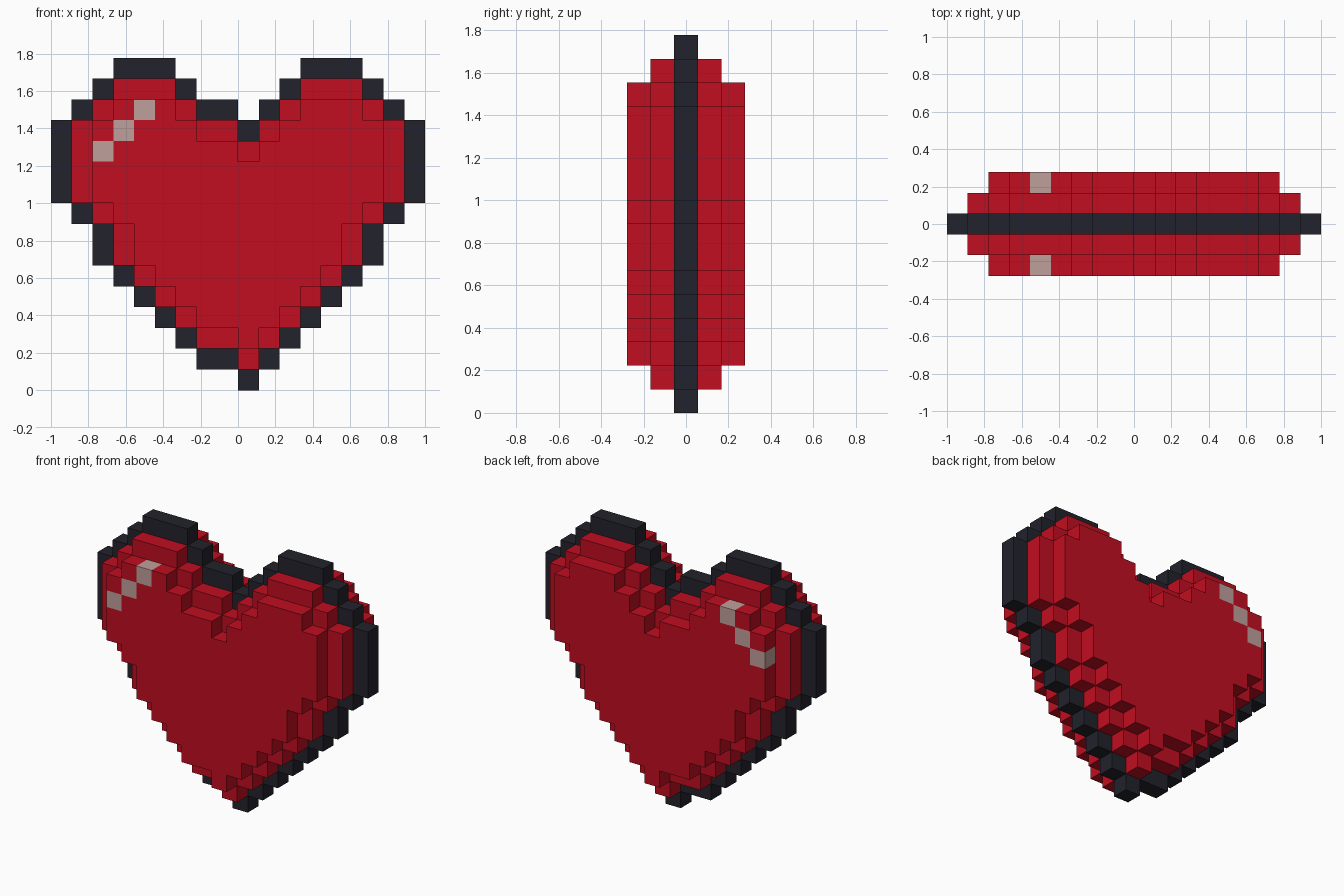
import bpy, bmesh
from mathutils import Vector

if "Cube" in bpy.data.objects:
    bpy.data.objects.remove(bpy.data.objects["Cube"], do_unlink=True)

U = 2 / 18  # edge of one block; the heart is 18 blocks wide, 16 high, 5 deep

# Silhouette: inclusive column spans for each row, bottom to top
ROWS = [[(9, 9)], [(7, 10)], [(6, 11)], [(5, 12)], [(4, 13)], [(3, 14)],
        [(2, 15)], [(2, 15)], [(1, 16)],
        [(0, 17)], [(0, 17)], [(0, 17)], [(0, 17)],
        [(1, 8), (10, 16)], [(2, 6), (11, 15)], [(3, 5), (12, 14)]]
SHINE = {(2, 11), (3, 12), (4, 13)}  # diagonal glint, on front and back


def material(name, rgb):
    m = bpy.data.materials.new(name)
    m.use_nodes = True
    m.diffuse_color = (*rgb, 1)
    bsdf = m.node_tree.nodes["Principled BSDF"]
    bsdf.inputs["Base Color"].default_value = (*rgb, 1)
    bsdf.inputs["Roughness"].default_value = 0.8
    return m


def erode(cells):
    """Keep only the cells whose four neighbours are all filled."""
    return {(c, r) for c, r in cells
            if {(c + 1, r), (c - 1, r), (c, r + 1), (c, r - 1)} <= cells}


def build(name, blocks, solid, mat):
    """Mesh the outer faces of blocks, skipping sides that touch solid ones."""
    bm = bmesh.new()
    for block in sorted(blocks):
        for axis in range(3):
            for side in (-1, 1):
                near = list(block)
                near[axis] += side
                if tuple(near) in solid:
                    continue
                n, u, v = Vector(), Vector(), Vector()
                n[axis], u[(axis + 1) % 3], v[(axis + 2) % 3] = side, 1, 1
                if side < 0:
                    u, v = v, u
                # block centre in world space
                mid = Vector((block[0] - 8.5, block[1], block[2] + 0.5)) + n / 2
                bm.faces.new([bm.verts.new((mid + (a * u + b * v) / 2) * U)
                              for a, b in ((-1, -1), (1, -1), (1, 1), (-1, 1))])
    bmesh.ops.remove_doubles(bm, verts=bm.verts, dist=U / 100)
    mesh = bpy.data.meshes.new(name)
    bm.to_mesh(mesh)
    bm.free()
    mesh.materials.append(mat)
    obj = bpy.data.objects.new(name, mesh)
    bpy.context.collection.objects.link(obj)


# Each layer away from the middle is one block smaller all round
full = {(c, r) for r, spans in enumerate(ROWS)
        for a, b in spans for c in range(a, b + 1)}
body = erode(full)
face = erode(body)
layers = {0: full, 1: body, -1: body, 2: face, -2: face}
solid = {(c, y, r) for y, cells in layers.items() for c, r in cells}

outline = {(c, 0, r) for c, r in full - body}
glint = {(c, y, r) for c, r in SHINE for y in (-2, 2)}

build("heart_outline", outline, solid, material("dark outline", (0.016, 0.016, 0.025)))
build("heart_glint", glint, solid, material("pale pink", (0.53, 0.35, 0.33)))
build("heart_body", solid - outline - glint, solid, material("heart red", (0.527, 0.0044, 0.0144)))
